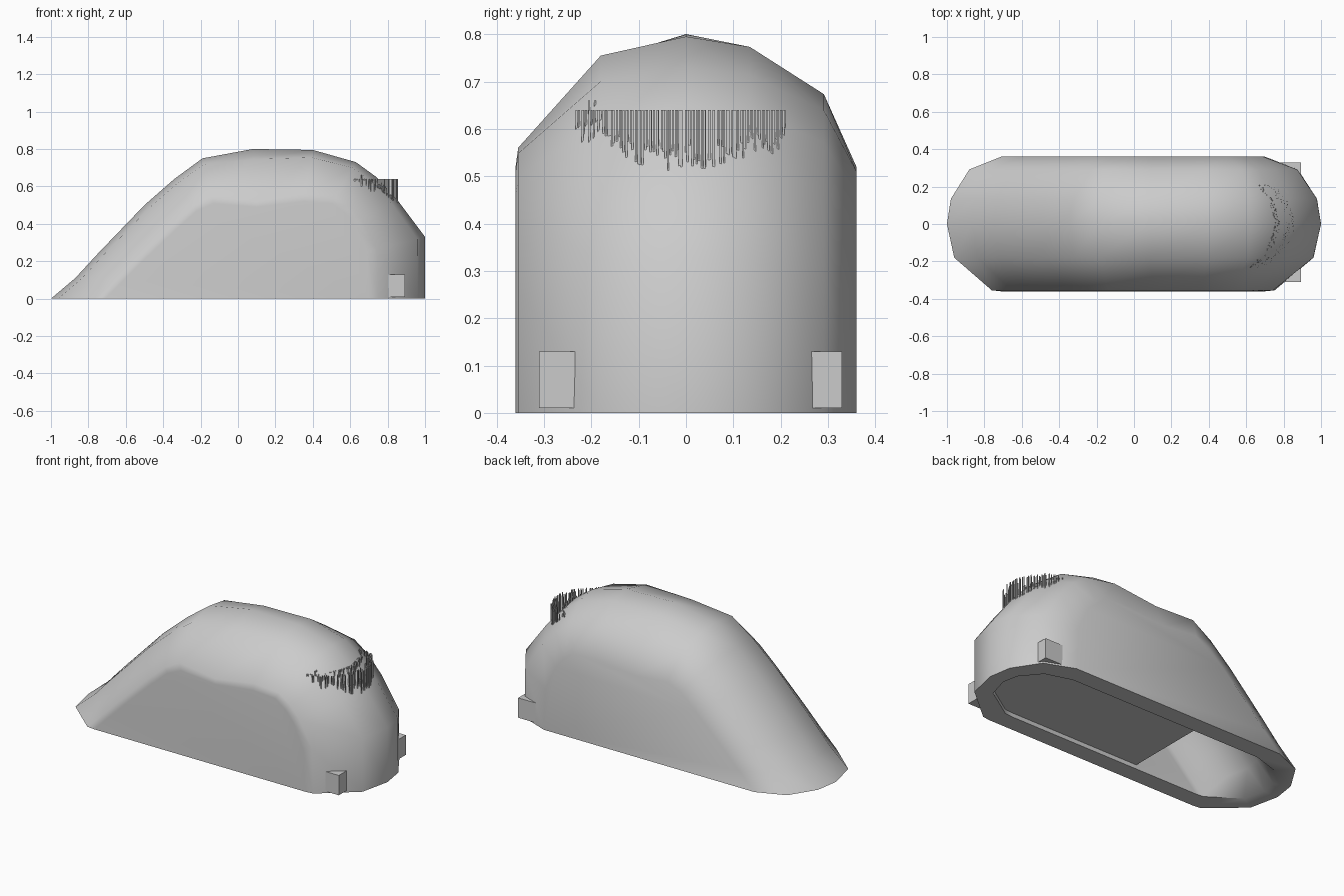
import bpy, bmesh, math, random
from mathutils import Vector
from mathutils.bvhtree import BVHTree

if "Cube" in bpy.data.objects:
    bpy.data.objects.remove(bpy.data.objects["Cube"])

random.seed(4)

# Centre-line crown profile and matching shoulder line, as (x, z)
CROWN = [(-1, 0), (-.87, .11), (-.75, .24), (-.5, .5), (-.34, .64), (-.19, .75), (.08, .80),
         (.4, .795), (.63, .73), (.74, .65), (.85, .53), (1, .33), (1, 0)]
SHOULDER = [(-.71, 0), (-.61, .1), (-.51, .2), (-.32, .38), (-.22, .47), (-.13, .51), (.1, .49),
            (.35, .52), (.5, .51), (.57, .46), (.62, .40), (.69, .25), (.70, 0)]
WAIST = {6: 1.35, 7: 1.1}                      # flatter arcs give the slight saddle
ANGLES = [math.radians(a) for a in (-90, -80, -30, 0, 22, 54, 90)]


def skin(bm, sx, half_y, sz):
    """Loft elliptical arcs between shoulder and crown; returns the base loop."""
    rows = []
    for k, ((px, pz), (qx, qz)) in enumerate(zip(CROWN, SHOULDER)):
        row = []
        for t in ANGLES:
            c = max(math.cos(t), 0) ** WAIST.get(k, 1)
            row.append(bm.verts.new(((qx + (px - qx) * c) * sx, half_y * math.sin(t),
                                     (qz + (pz - qz) * c) * sz)))
        rows.append(row)
    for a, b in zip(rows, rows[1:]):
        for i in range(len(ANGLES) - 1):
            bm.faces.new((a[i], a[i + 1], b[i + 1], b[i]))
    for side in (0, -1):                       # flat side walls
        bm.faces.new([r[side] for r in rows])
    return rows[0] + rows[-1][::-1]


def finish(bm, name, smooth=False):
    bmesh.ops.recalc_face_normals(bm, faces=bm.faces)
    mesh = bpy.data.meshes.new(name)
    bm.to_mesh(mesh)
    bm.free()
    ob = bpy.data.objects.new(name, mesh)
    bpy.context.collection.objects.link(ob)
    if smooth:
        bpy.ops.object.select_all(action='DESELECT')
        ob.select_set(True)
        bpy.context.view_layer.objects.active = ob
        bpy.ops.object.shade_smooth_by_angle(angle=math.radians(55))
    return ob


def add_box(bm, lo, hi):
    vs = bmesh.ops.create_cube(bm, size=1)['verts']
    for v in vs:
        v.co = Vector([(l + h) / 2 + c * (h - l) for l, h, c in zip(lo, hi, v.co)])


# Hollow rounded shell, open underneath with a flat rim
bm = bmesh.new()
outer = skin(bm, 1, .36, 1)
inner = skin(bm, .91, .255, .9)
n = len(outer)
for i in range(n):
    j = (i + 1) % n
    bm.faces.new((outer[i], outer[j], inner[j], inner[i]))
bmesh.ops.recalc_face_normals(bm, faces=bm.faces)
surface = BVHTree.FromBMesh(bm)
finish(bm, "shell", True)

# Recessed plate under the rear part of the cavity
bm = bmesh.new()
outline = [(-.23, -.255), (.637, -.255)]
outline += [(.637 + .273 * math.cos(t), .255 * math.sin(t)) for t in ANGLES[1:-1]]
outline += [(.637, .255), (-.23, .255)]
face = bm.faces.new([bm.verts.new((x, y, .025)) for x, y in outline])
ext = bmesh.ops.extrude_face_region(bm, geom=[face])['geom']
bmesh.ops.translate(bm, vec=(0, 0, .02), verts=[g for g in ext if isinstance(g, bmesh.types.BMVert)])
finish(bm, "base_plate")

# Two small corner blocks at the rear end
for name, x0, y0, y1 in (("block_front", .79, -.31, -.22), ("block_back", .74, .26, .33)):
    bm = bmesh.new()
    add_box(bm, (x0, y0, .01), (.892, y1, .13))
    finish(bm, name)

# Fringe of fine upright bristles, all cut level at the top
bm = bmesh.new()


def bristle(x, y, top, w):
    hit = surface.ray_cast(Vector((x, y, 2)), Vector((0, 0, -1)))[0]
    if hit and hit.z < top:
        add_box(bm, (x - w, y - w, hit.z - .01), (x + w, y + w, top))


for i in range(90):
    y = -.23 + .44 * i / 89 + random.uniform(-.002, .002)
    bow = 2.6 * y * y if y > 0 else 2.9 * y * y
    bristle(.845 - bow + random.uniform(-.035, .012), y, .64, .002)
    bristle(.765 - bow * .9 + random.uniform(-.015, .015), y, .64, .002)
for y in (-.205, -.192):
    bristle(.66, y, .66, .002)
finish(bm, "bristles")
